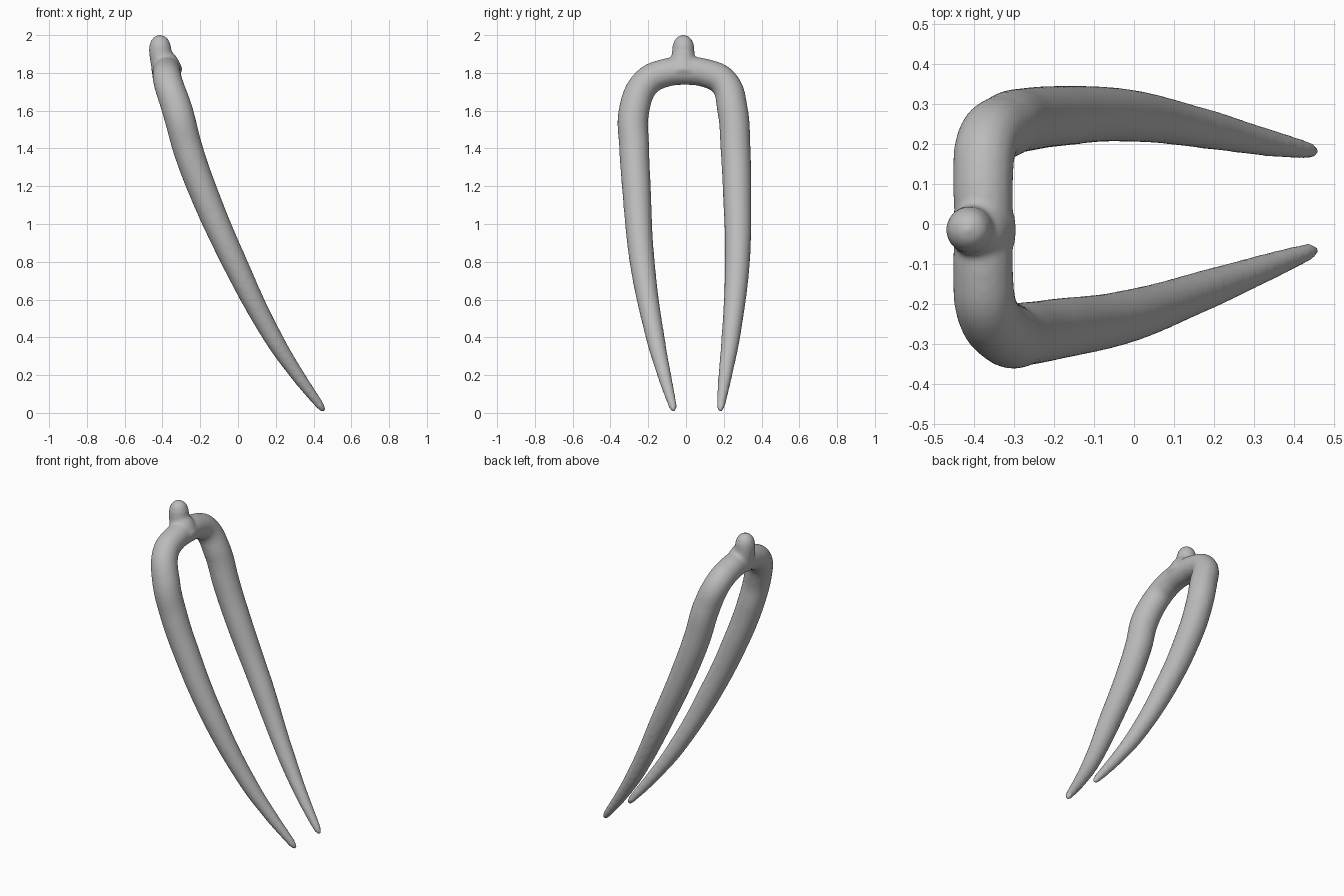
import bpy

cube = bpy.data.objects.get("Cube")
if cube:
    bpy.data.objects.remove(cube)

mat = bpy.data.materials.new("plain grey")
mat.use_nodes = True
GREY = (0.5, 0.5, 0.5, 1)
mat.diffuse_color = GREY
mat.node_tree.nodes["Principled BSDF"].inputs["Base Color"].default_value = GREY


def add_tube(curve, points):
    """Add a tapered tube through (x, y, z, radius) points."""
    spline = curve.splines.new('BEZIER')
    spline.radius_interpolation = 'LINEAR'
    spline.bezier_points.add(len(points) - 1)
    for bp, (x, y, z, r) in zip(spline.bezier_points, points):
        bp.co = (x, y, z)
        bp.radius = r
        bp.handle_left_type = bp.handle_right_type = 'AUTO'


curve = bpy.data.curves.new("pin_path", 'CURVE')
curve.dimensions = '3D'
curve.bevel_depth = 1.0
curve.bevel_resolution = 6
curve.resolution_u = 12
curve.use_fill_caps = True

# Shared leg course from shoulder to tip: x, z, radius, right y, left y
leg = [(-.37, 1.75, .078, -.21, .20),
       (-.32, 1.6, .082, -.275, .247),
       (-.266, 1.4, .08, -.274, .262),
       (-.195, 1.2, .077, -.263, .27),
       (-.02, .8, .067, -.232, .272),
       (.185, .4, .05, -.163, .237),
       (.315, .2, .037, -.115, .208),
       (.437, .035, .022, -.07, .184),
       (.452, .013, .014, -.065, .181),
       (.457, .004, .003, -.063, .18)]
right = [(x, y, z, r) for x, z, r, y, _ in leg]
left = [(x, y, z, r) for x, z, r, _, y in leg]
arch = [(-.378, -.12, 1.797, .076), (-.376, 0, 1.81, .074), (-.378, .11, 1.797, .076)]
add_tube(curve, right[::-1] + arch + left)

# Knob rising from the crown
add_tube(curve, [(-.37, -.015, 1.79, .085), (-.39, -.015, 1.85, .076),
                 (-.407, -.015, 1.89, .062), (-.413, -.014, 1.945, .058),
                 (-.414, -.014, 1.975, .047), (-.415, -.014, 1.994, .028),
                 (-.415, -.014, 2.002, .004)])

# Fuse both tubes into one smooth skin
path = bpy.data.objects.new("pin_path", curve)
bpy.context.collection.objects.link(path)
mesh = bpy.data.meshes.new_from_object(path.evaluated_get(bpy.context.evaluated_depsgraph_get()))
bpy.data.objects.remove(path)
pin = bpy.data.objects.new("two_pronged_pin", mesh)
bpy.context.collection.objects.link(pin)
mesh.materials.clear()
mesh.materials.append(mat)

remesh = pin.modifiers.new("Fuse", 'REMESH')
remesh.mode = 'VOXEL'
remesh.voxel_size = 0.01
remesh.use_smooth_shade = True
smooth = pin.modifiers.new("Soften", 'SMOOTH')
smooth.factor = 0.5
smooth.iterations = 8
